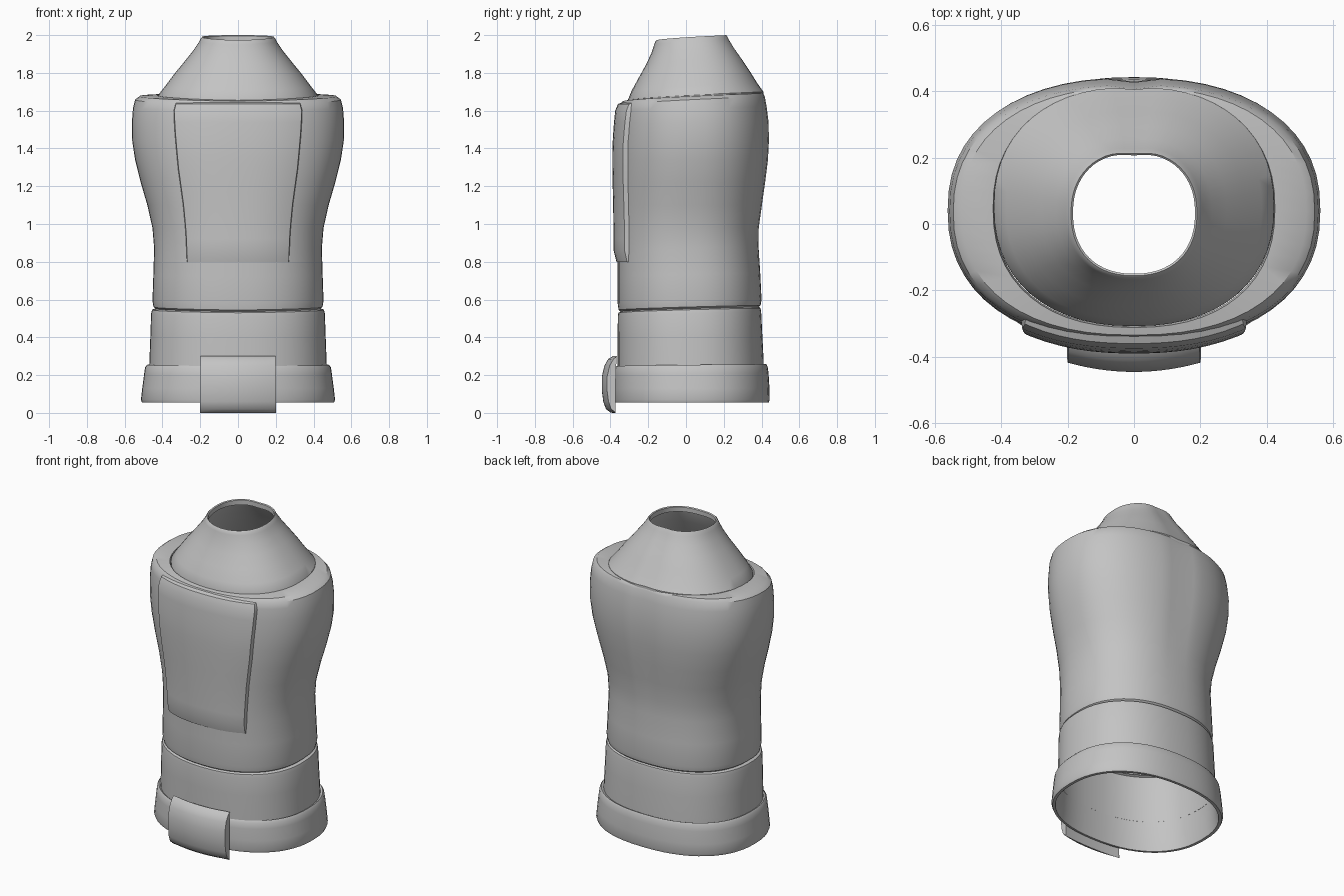
import bpy, math

SEG = 56
grey = bpy.data.materials.new("plain_grey")
grey.diffuse_color = (0.55, 0.55, 0.55, 1)


def make(name, verts, faces, angle=35):
    mesh = bpy.data.meshes.new(name)
    mesh.from_pydata(verts, [], faces)
    mesh.materials.append(grey)
    obj = bpy.data.objects.new(name, mesh)
    bpy.context.collection.objects.link(obj)
    bpy.ops.object.select_all(action='DESELECT')
    obj.select_set(True)
    bpy.context.view_layer.objects.active = obj
    bpy.ops.object.mode_set(mode='EDIT')
    bpy.ops.mesh.select_all(action='SELECT')
    bpy.ops.mesh.normals_make_consistent(inside=False)
    bpy.ops.object.mode_set(mode='OBJECT')
    bpy.ops.object.shade_smooth_by_angle(angle=math.radians(angle))
    return obj


def power(v, p):
    return math.copysign(abs(v) ** p, v)


def loft(name, rings, n=2.3, dent=0.0):
    """Open shell through rounded rings: half width, front y, back y, front z, back z."""
    verts, faces = [], []
    for rx, yf, yb, zf, zb in rings:
        for i in range(SEG):
            a = 2 * math.pi * i / SEG
            x = rx * power(math.cos(a), 2 / n)
            s = power(math.sin(a), 2 / n)
            y = (yf + yb) / 2 + (yb - yf) / 2 * s
            z = zf + (zb - zf) * ((s + 1) / 2) ** 0.65
            if s > 0:  # shallow groove down the middle of the back
                y -= dent * math.exp(-(x / 0.05) ** 2) * min(1, max(0, z - 0.8) * 2)
            verts.append((x, y, z))
    for r in range(len(rings) - 1):
        for i in range(SEG):
            j = (i + 1) % SEG
            faces.append((r * SEG + i, r * SEG + j, (r + 1) * SEG + j, (r + 1) * SEG + i))
    return make(name, verts, faces)


# Main sleeve, narrow at the waist and wide at the shoulder
sleeve = [
    (0.435, -0.345, 0.385, 0.535, 0.56),
    (0.447, -0.357, 0.395, 0.545, 0.57),
    (0.453, -0.362, 0.400, 0.58, 0.60),
    (0.448, -0.362, 0.393, 0.72, 0.74),
    (0.444, -0.362, 0.386, 0.86, 0.88),
    (0.453, -0.362, 0.388, 0.98, 0.98),
    (0.480, -0.363, 0.405, 1.10, 1.10),
    (0.515, -0.365, 0.422, 1.22, 1.22),
    (0.545, -0.366, 0.437, 1.34, 1.34),
    (0.560, -0.364, 0.442, 1.44, 1.44),
    (0.562, -0.359, 0.440, 1.53, 1.54),
    (0.556, -0.353, 0.430, 1.60, 1.62),
    (0.545, -0.347, 0.420, 1.63, 1.675),
    (0.520, -0.335, 0.412, 1.65, 1.692),
    (0.425, -0.312, 0.405, 1.655, 1.697),
    (0.420, -0.307, 0.400, 1.63, 1.67),
]
loft("main_sleeve", sleeve, dent=0.013)

# Tapered neck with a round opening
loft("neck_cone", [
    (0.423, -0.308, 0.414, 1.64, 1.685),
    (0.422, -0.308, 0.414, 1.655, 1.70),
    (0.385, -0.288, 0.382, 1.705, 1.745),
    (0.335, -0.250, 0.342, 1.775, 1.81),
    (0.280, -0.211, 0.299, 1.845, 1.875),
    (0.235, -0.183, 0.261, 1.905, 1.93),
    (0.205, -0.168, 0.234, 1.95, 1.975),
    (0.197, -0.163, 0.226, 1.967, 1.992),
    (0.190, -0.156, 0.220, 1.973, 2.0),
    (0.184, -0.150, 0.215, 1.968, 1.995),
    (0.184, -0.150, 0.215, 1.94, 1.965),
], n=2.25, dent=0.008)

# Cuff band under the sleeve
loft("cuff_band", [
    (0.470, -0.362, 0.412, 0.22, 0.23),
    (0.469, -0.362, 0.411, 0.27, 0.28),
    (0.464, -0.362, 0.404, 0.40, 0.41),
    (0.460, -0.361, 0.398, 0.51, 0.535),
    (0.455, -0.358, 0.394, 0.53, 0.555),
    (0.435, -0.345, 0.384, 0.537, 0.562),
])

# Flared base ring with a folded inner lip
loft("base_ring", [
    (0.467, -0.358, 0.408, 0.24, 0.25),
    (0.482, -0.368, 0.425, 0.248, 0.258),
    (0.492, -0.376, 0.432, 0.235, 0.245),
    (0.497, -0.380, 0.437, 0.20, 0.21),
    (0.507, -0.383, 0.442, 0.13, 0.13),
    (0.514, -0.384, 0.443, 0.07, 0.07),
    (0.508, -0.380, 0.438, 0.056, 0.054),
    (0.490, -0.366, 0.420, 0.055, 0.055),
    (0.480, -0.360, 0.412, 0.11, 0.11),
    (0.468, -0.358, 0.408, 0.24, 0.25),
])


def lerp(points, z):
    for a, b in zip(points, points[1:]):
        if z <= b[0]:
            t = max(0, (z - a[0]) / (b[0] - a[0]))
            return [p + (q - p) * t for p, q in zip(a[1:], b[1:])]
    return list(points[-1][1:])


def sleeve_front(x, z):
    rx, yf, yb = lerp([(r[3], r[0], r[1], r[2]) for r in sleeve[:-1]], z)
    k = (1 - min(1, abs(x / rx)) ** 2.3) ** (1 / 2.3)
    return (yf + yb) / 2 - (yb - yf) / 2 * k


def plate(name, zs, width, surface, us):
    """Curved plate: grid whose outermost loop is folded back."""
    verts, faces = [], []
    nu, nz = len(us), len(zs)
    for j, z in enumerate(zs):
        for i, u in enumerate(us):
            x = u * width(z)
            edge = i in (0, nu - 1) or j in (0, nz - 1)
            verts.append((x, surface(x, z, edge), z))
    for j in range(nz - 1):
        for i in range(nu - 1):
            a = j * nu + i
            faces.append((a, a + 1, a + nu + 1, a + nu))
    return verts, faces


# Raised front panel following the sleeve
us = [-1, -0.985] + [-0.95 + 1.9 * i / 14 for i in range(15)] + [0.985, 1]
zs = [0.795, 0.80, 0.86] + [0.86 + 0.74 * i / 12 for i in range(1, 13)] + [1.635, 1.65]
panel_width = [(0.79, 0.272), (0.95, 0.278), (1.1, 0.292), (1.3, 0.32),
               (1.5, 0.338), (1.6, 0.342), (1.65, 0.33)]


def panel_y(x, z, edge):
    if edge:
        return sleeve_front(x, z) + 0.012
    lift = lerp([(0.79, 0.004), (0.86, 0.021), (1.4, 0.025), (1.6, 0.022), (1.65, 0.014)], z)[0]
    return sleeve_front(x, z) - lift


v, f = plate("front_panel", zs, lambda z: lerp(panel_width, z)[0], panel_y, us)
make("front_panel", v, f)

# Front clasp: curved outer plate joined to a flatter backing
us = [-1 + 2 * i / 14 for i in range(15)]
side = [(0.002, -0.400), (0.02, -0.424), (0.06, -0.438), (0.12, -0.446), (0.19, -0.446),
        (0.25, -0.432), (0.285, -0.412), (0.30, -0.388)]
verts, faces = [], []
loop = [(z, y) for z, y in side] + [(0.297, -0.380), (0.15, -0.385), (0.0, -0.386)]
n = len(loop)
for u in us:
    for k, (z, y) in enumerate(loop):
        w = 0.198 + 0.004 * (1 - z / 0.3)
        curve = 0.028 * u * u if k < len(side) else 0.012 * u * u
        verts.append((u * w, min(y + curve, -0.365), z))
for i in range(len(us) - 1):
    for k in range(n):
        m = (k + 1) % n
        faces.append((i * n + k, i * n + m, (i + 1) * n + m, (i + 1) * n + k))
faces.append(tuple(range(n)))
faces.append(tuple((len(us) - 1) * n + k for k in range(n)))
make("front_clasp", verts, faces)
